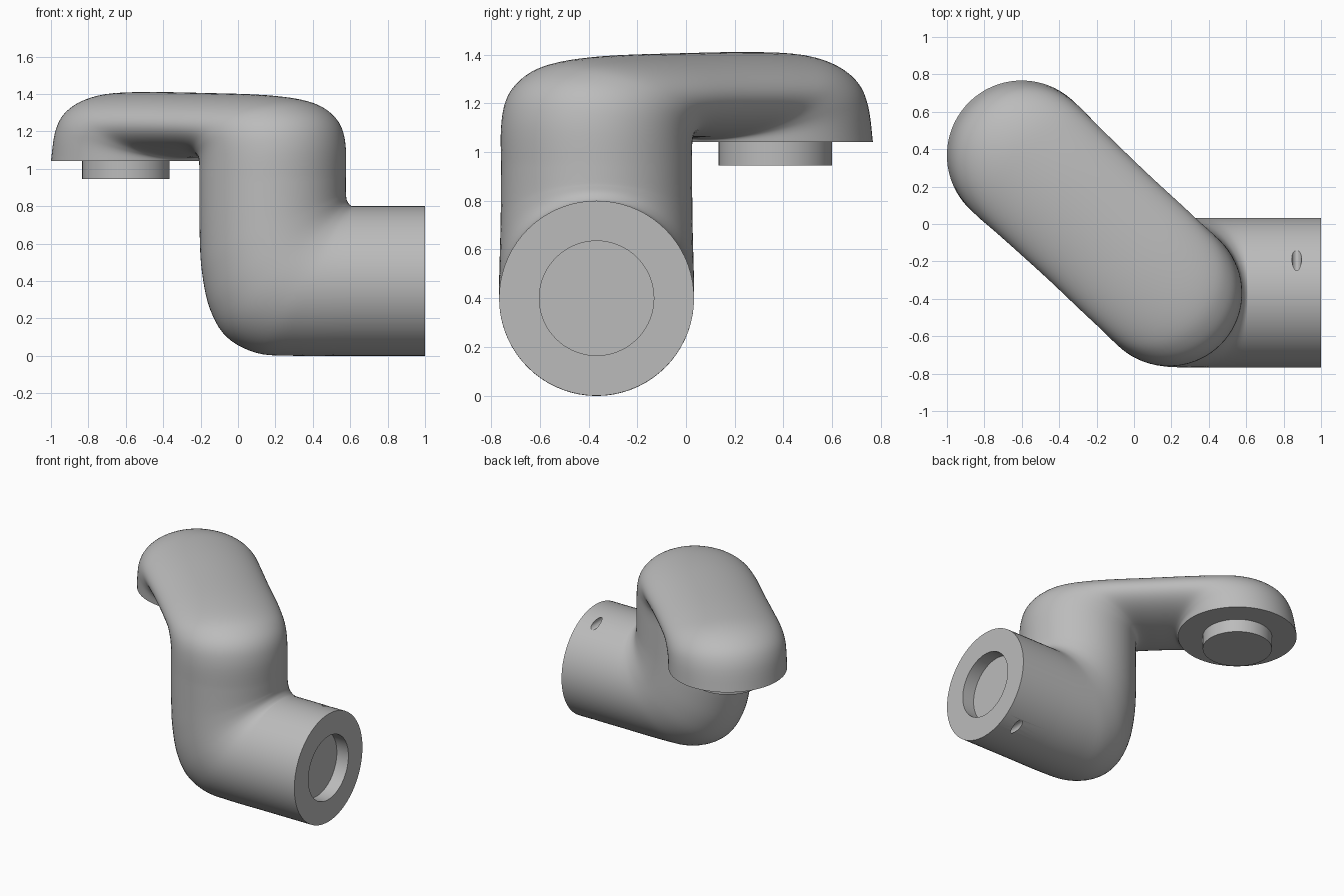
import bpy, bmesh
from math import sin, cos, pi, atan2
from mathutils import Vector

cube = bpy.data.objects.get("Cube")
if cube:
    bpy.data.objects.remove(cube, do_unlink=True)

SEG = 72
COLUMN = Vector((0.185, -0.367, 0))
TIP = Vector((-0.6, 0.367, 0))
SLEEVE_Z = 0.4
UP = Vector((0, 0, 1))

grey = bpy.data.materials.new("satin grey")
grey.use_nodes = True
grey.diffuse_color = (0.5, 0.5, 0.5, 1)
grey.node_tree.nodes["Principled BSDF"].inputs["Base Color"].default_value = (0.5, 0.5, 0.5, 1)


def finish(name, bm):
    bmesh.ops.recalc_face_normals(bm, faces=bm.faces)
    mesh = bpy.data.meshes.new(name)
    bm.to_mesh(mesh)
    bm.free()
    obj = bpy.data.objects.new(name, mesh)
    bpy.context.collection.objects.link(obj)
    mesh.materials.append(grey)
    return obj


def smooth(obj):
    bpy.ops.object.select_all(action='DESELECT')
    obj.select_set(True)
    bpy.context.view_layer.objects.active = obj
    bpy.ops.object.shade_smooth_by_angle(angle=0.6)


def bridge(bm, rings):
    for a, b in zip(rings, rings[1:]):
        for i in range(SEG):
            j = (i + 1) % SEG
            bm.faces.new((a[i], a[j], b[j], b[i]))


def refine(keys, steps=5):
    """Smooth interpolation through the key sections."""
    out = []
    for i in range(len(keys) - 1):
        p0, p1 = keys[max(i - 1, 0)], keys[i]
        p2, p3 = keys[i + 1], keys[min(i + 2, len(keys) - 1)]
        for k in range(steps):
            t = k / steps
            out.append([0.5 * (2 * b + (c - a) * t + (2 * a - 5 * b + 4 * c - d) * t * t
                               + (3 * b - a - 3 * c + d) * t ** 3)
                        for a, b, c, d in zip(p0, p1, p2, p3)])
    return out + [list(keys[-1])]


def section_ring(bm, section, direction, phase):
    """Ellipse spanning an inner and an outer point in a vertical plane."""
    si, zi, so, zo, width = section
    inner = COLUMN + direction * si + UP * zi
    outer = COLUMN + direction * so + UP * zo
    side = UP.cross(direction)
    ring = []
    for i in range(SEG):
        t = 2 * pi * i / SEG - phase
        ring.append(bm.verts.new((inner + outer) / 2 + (inner - outer) / 2 * cos(t)
                                 + side * width * sin(t)))
    return ring


def lathe(name, profile, origin, axis):
    """Revolve (along, radius) points; a zero radius closes the end."""
    bm = bmesh.new()
    u = Vector((0, 1, 0)) if abs(axis.y) < 0.5 else Vector((1, 0, 0))
    v = axis.cross(u)
    rings = [[bm.verts.new(origin + axis * s + (u * cos(2 * pi * i / SEG)
              + v * sin(2 * pi * i / SEG)) * r) for i in range(SEG)] for s, r in profile]
    bridge(bm, rings)
    bm.faces.new(rings[0])
    bm.faces.new(rings[-1])
    return finish(name, bm)


# Sections: inner distance, inner height, outer distance, outer height, half width
lower_bend = [
    (0.425, 0.80, 0.425, 0.0, 0.4),
    (0.42, 0.801, 0.115, 0.0, 0.4),
    (0.41, 0.81, -0.085, 0.015, 0.4),
    (0.40, 0.825, -0.245, 0.10, 0.4),
    (0.395, 0.84, -0.335, 0.25, 0.398),
    (0.393, 0.86, -0.378, 0.45, 0.395),
    (0.392, 0.88, -0.39, 0.65, 0.393),
    (0.392, 0.95, -0.392, 0.95, 0.392),
]
upper_bend = [
    (0.392, 0.95, -0.392, 0.95, 0.392),
    (0.392, 1.00, -0.392, 1.12, 0.392),
    (0.394, 1.03, -0.36, 1.24, 0.392),
    (0.40, 1.045, -0.28, 1.32, 0.392),
    (0.415, 1.055, -0.15, 1.37, 0.39),
    (0.45, 1.06, 0.10, 1.395, 0.39),
    (0.53, 1.06, 0.50, 1.405, 0.388),
    (0.61, 1.06, 0.95, 1.41, 0.392),
    (0.65, 1.058, 1.20, 1.395, 0.396),
    (0.665, 1.053, 1.36, 1.33, 0.4),
    (0.671, 1.048, 1.44, 1.22, 0.4),
    (0.675, 1.04, 1.475, 1.04, 0.4),
]

# Double-bend body with a flat seat under the arm tip
arm = (TIP - COLUMN).normalized()
bm = bmesh.new()
rings = [section_ring(bm, s, Vector((1, 0, 0)), 0) for s in refine(lower_bend)]
rings += [section_ring(bm, s, arm, atan2(arm.y, arm.x)) for s in refine(upper_bend)[1:]]
bridge(bm, rings)
bm.faces.new(rings[-1])
smooth(finish("bent_body", bm))

# Round peg below the arm tip
smooth(lathe("peg", [(0.945, 0.233), (1.045, 0.233)], TIP, UP))

# Socket sleeve at the open end
sleeve = lathe("socket_sleeve",
               [(0.61, 0.4), (1.0, 0.4), (1.0, 0.235), (0.905, 0.235)],
               Vector((0, COLUMN.y, SLEEVE_Z)), Vector((1, 0, 0)))

# Two pin holes drilled from the back, above and below the bore
for sign in (1, -1):
    cutter = lathe("pin_hole_cutter", [(0, 0.026), (0.5, 0.026)],
                   Vector((0.87, COLUMN.y, SLEEVE_Z + sign * 0.356)), Vector((0, 1, 0)))
    cutter.hide_render = True
    mod = sleeve.modifiers.new("pin_hole", 'BOOLEAN')
    mod.operation = 'DIFFERENCE'
    mod.solver = 'EXACT'
    mod.object = cutter
    bpy.context.view_layer.objects.active = sleeve
    bpy.ops.object.modifier_apply(modifier=mod.name)
    bpy.data.objects.remove(cutter, do_unlink=True)
smooth(sleeve)
